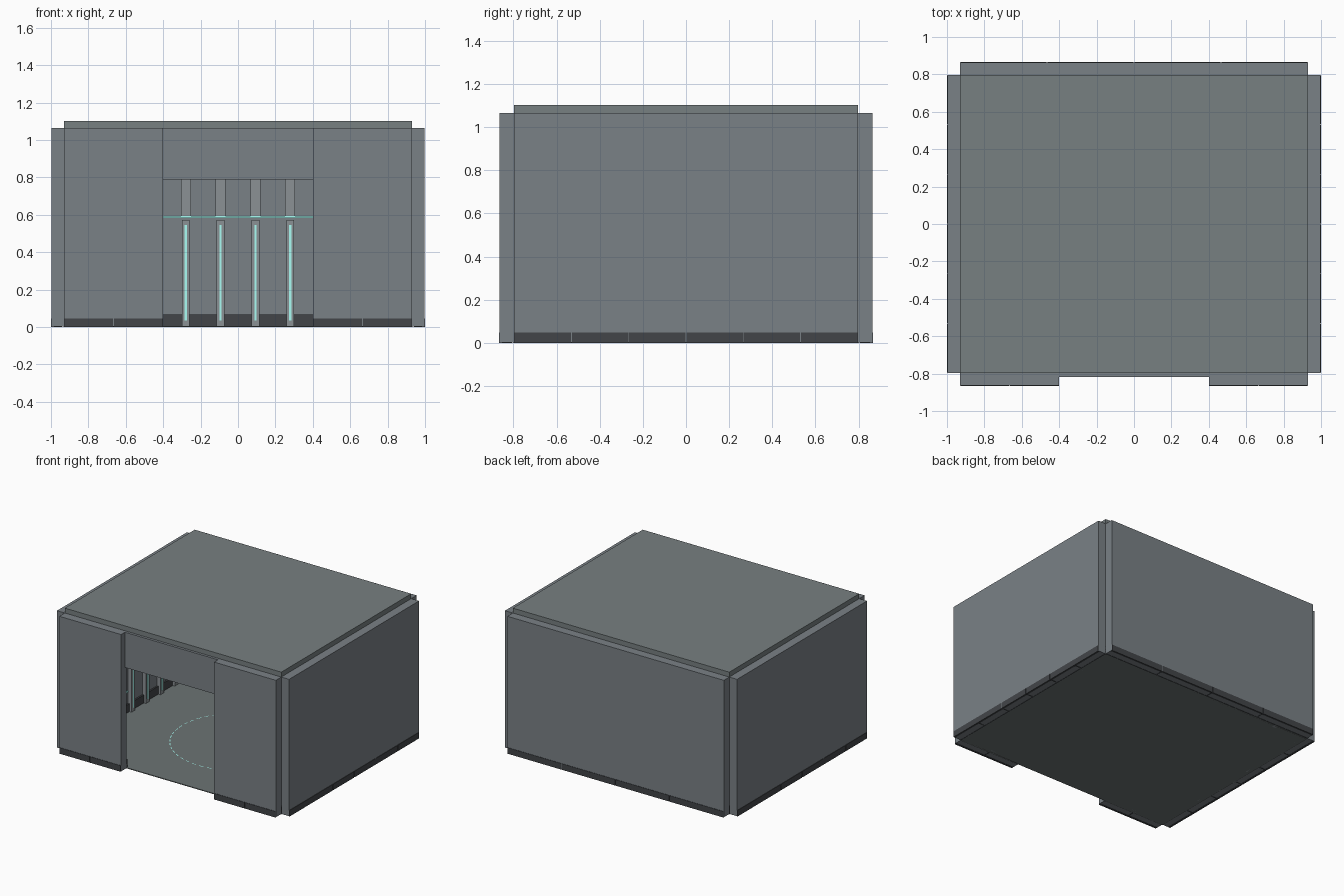
import bpy, bmesh, math

if "Cube" in bpy.data.objects:
    bpy.data.objects.remove(bpy.data.objects["Cube"])


def material(name, rgb):
    m = bpy.data.materials.new(name)
    m.diffuse_color = (*rgb, 1)
    m.use_nodes = True
    m.node_tree.nodes["Principled BSDF"].inputs["Base Color"].default_value = m.diffuse_color
    return m


WALL = material("wall_grey", (0.195, 0.22, 0.24))
ROOF = material("roof_grey", (0.185, 0.215, 0.22))
FLOOR = material("floor_grey", (0.15, 0.175, 0.175))
RIB = material("rib_grey", (0.26, 0.285, 0.3))
DARK = material("dark_trim", (0.055, 0.06, 0.066))
TEAL = material("teal_light", (0.4, 1.0, 0.92))


def boxes(name, spans, mat):
    """One object made of boxes given as (x0, x1, y0, y1, z0, z1)."""
    bm = bmesh.new()
    for x0, x1, y0, y1, z0, z1 in spans:
        vs = bmesh.ops.create_cube(bm, size=1)["verts"]
        for v in vs:
            v.co.x = x1 if v.co.x > 0 else x0
            v.co.y = y1 if v.co.y > 0 else y0
            v.co.z = z1 if v.co.z > 0 else z0
    me = bpy.data.meshes.new(name)
    bm.to_mesh(me)
    bm.free()
    me.materials.append(mat)
    ob = bpy.data.objects.new(name, me)
    bpy.context.collection.objects.link(ob)
    return ob


HX, HY, T, H = 0.93, 0.797, 0.067, 1.065   # room half sizes, wall thickness, height
DOOR = 0.4

# Floor and roof slabs
boxes("floor", [(-HX, HX, -HY, HY, 0, 0.006)], FLOOR)
boxes("roof", [(-HX, HX, -HY, HY, H, 1.103)], ROOF)


def wall(name, inner, angle, runs, segs, ribs):
    """Wall along local x; local +y points outward. Rotated about z into place."""
    parts = []
    parts.append(boxes(name, [(a, b, inner, inner + T, 0.002, H) for a, b in runs], WALL))

    # Outer kick plates in separate segments, with dark joints under the wall
    kicks, joints = [], []
    for (a, b), n in zip(runs, segs):
        w = (b - a) / n
        for i in range(n):
            x0, x1 = a + i * w, a + (i + 1) * w
            kicks.append((x0 + 0.002, x1 - 0.002, inner + T - 0.012, inner + T + 0.003, 0, 0.047))
            if i:
                joints.append((x0 - 0.003, x0 + 0.003, inner + 0.01, inner + T - 0.012, 0, 0.01))
    parts.append(boxes(name + "_kick_plates", kicks, DARK))
    parts.append(boxes(name + "_kick_joints", joints, DARK))

    # Inner skirting and horizontal light line
    parts.append(boxes(name + "_skirting",
                       [(a, b, inner - 0.012, inner + 0.004, 0, 0.068) for a, b in runs], DARK))
    parts.append(boxes(name + "_light_line",
                       [(a, b, inner - 0.025, inner + 0.002, 0.582, 0.593) for a, b in runs], TEAL))

    # Lower ribs, upper ribs and rib light strips
    low = [(x - 0.021, x + 0.021, inner - 0.03, inner + 0.002, 0, 0.573) for x in ribs]
    high = [(x - 0.027, x + 0.027, inner - 0.022, inner + 0.002, 0.588, H) for x in ribs]
    strip = [(x - 0.006, x + 0.006, inner - 0.034, inner - 0.029, 0.035, 0.545) for x in ribs]
    parts.append(boxes(name + "_lower_ribs", low, RIB))
    parts.append(boxes(name + "_upper_ribs", high, RIB))
    parts.append(boxes(name + "_rib_lights", strip, TEAL))
    for p in parts:
        p.rotation_euler.z = angle


x_ribs = [-0.837 + 0.186 * i for i in range(10)]
y_ribs = [0.177 * (i - 4) for i in range(9)]
wall("back_wall", HY, 0, [(-HX, HX)], [4], x_ribs)
wall("left_wall", HX, math.pi / 2, [(-HY, HY)], [6], y_ribs)
wall("right_wall", HX, -math.pi / 2, [(-HY, HY)], [6], y_ribs)
wall("front_wall", HY, math.pi, [(-HX, -DOOR), (DOOR, HX)], [2, 2],
     [x for x in x_ribs if abs(x) > DOOR + 0.03])

# Doorway lintel with bottom trim
boxes("door_lintel", [(-DOOR, DOOR, -HY - 0.02, -HY + 0.01, 0.8, H)], WALL)
boxes("lintel_trim", [(-DOOR, DOOR, -HY - 0.018, -HY + 0.014, 0.79, 0.8)], WALL)

# Dashed guide ring flush on the floor
bm = bmesh.new()
N, R, W = 48, 0.48, 0.003
for i in range(N):
    a0 = 2 * math.pi * i / N
    a1 = a0 + 2 * math.pi / N * 0.6
    bm.faces.new([bm.verts.new((r * math.cos(a), r * math.sin(a), 0.008))
                  for r, a in ((R - W, a0), (R + W, a0), (R + W, a1), (R - W, a1))])
me = bpy.data.meshes.new("floor_ring")
bm.to_mesh(me)
bm.free()
me.materials.append(TEAL)
ring = bpy.data.objects.new("floor_ring", me)
bpy.context.collection.objects.link(ring)
